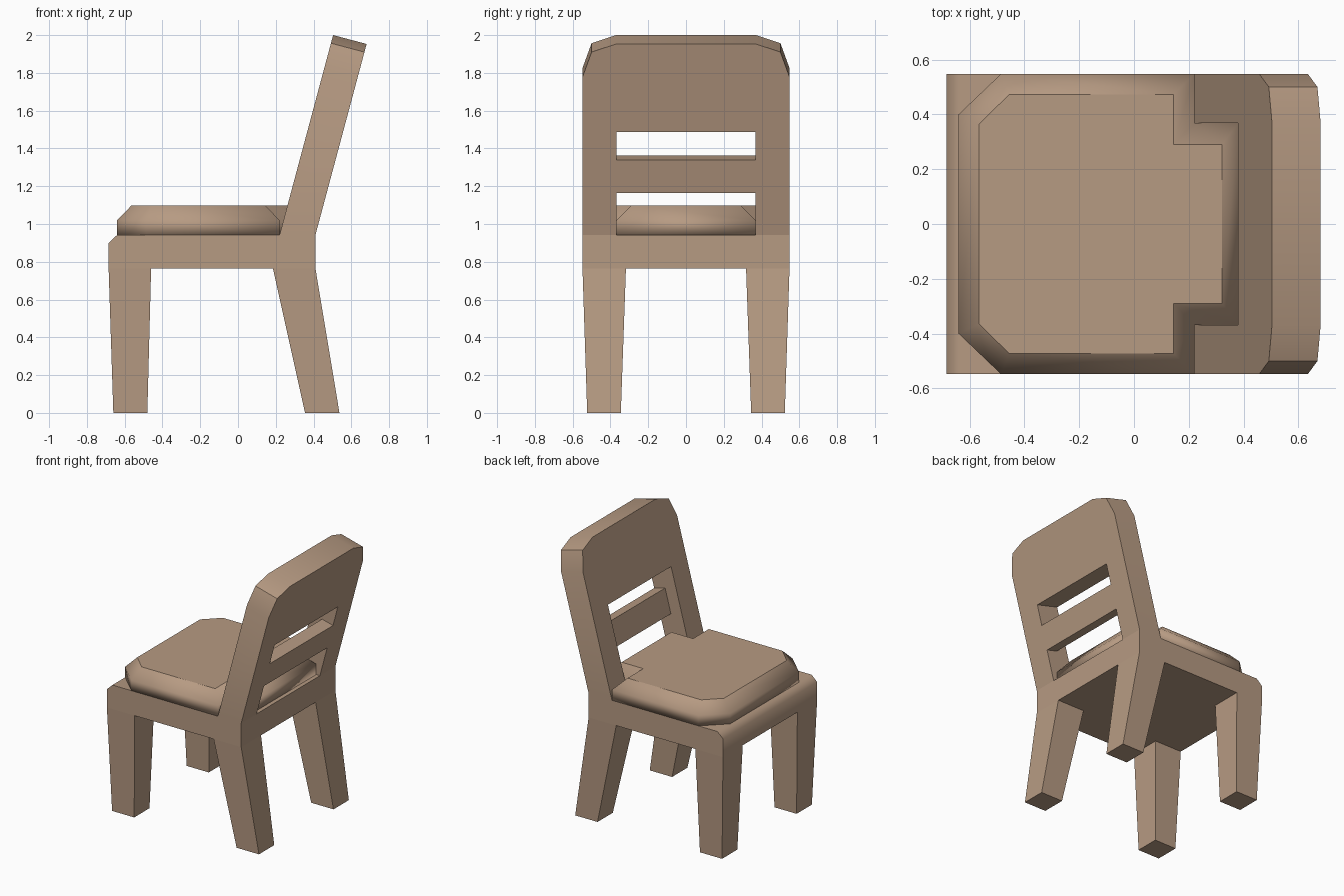
import bpy, bmesh
from math import radians

if "Cube" in bpy.data.objects:
    bpy.data.objects.remove(bpy.data.objects["Cube"])

wood = bpy.data.materials.new("tan wood")
wood.use_nodes = True
tan = (0.47, 0.325, 0.225, 1)
wood.diffuse_color = tan
wood.node_tree.nodes["Principled BSDF"].inputs["Base Color"].default_value = tan


def loft(name, rings, smooth_angle=50, sharp_above=None):
    """Skin a stack of matching rings and close both ends."""
    bm = bmesh.new()
    loops = [[bm.verts.new(p) for p in ring] for ring in rings]
    n = len(loops[0])
    for a, b in zip(loops, loops[1:]):
        for i in range(n):
            j = (i + 1) % n
            bm.faces.new((a[i], a[j], b[j], b[i]))
    bm.faces.new(loops[0])
    bm.faces.new(loops[-1])
    bmesh.ops.recalc_face_normals(bm, faces=bm.faces)
    mesh = bpy.data.meshes.new(name)
    bm.to_mesh(mesh)
    bm.free()
    mesh.materials.append(wood)
    obj = bpy.data.objects.new(name, mesh)
    bpy.context.collection.objects.link(obj)
    bpy.ops.object.select_all(action='DESELECT')
    obj.select_set(True)
    bpy.context.view_layer.objects.active = obj
    bpy.ops.object.shade_smooth_by_angle(angle=radians(smooth_angle))
    if sharp_above is not None:
        for e in mesh.edges:
            if all(mesh.vertices[v].co.z > sharp_above for v in e.vertices):
                e.use_edge_sharp = True
    return obj


def mirrored(half):
    """Complete a half outline across its first coordinate's axis."""
    return half + [(-p[0], *p[1:]) for p in reversed(half)]


def rect(x0, x1, y0, y1, z):
    return [(x0, y0, z), (x1, y0, z), (x1, y1, z), (x0, y1, z)]


SEAT_BOTTOM, SEAT_TOP = 0.765, 0.942
HALF = 0.548

# Seat frame: side profile with a bevelled front edge
profile = [(-0.685, SEAT_BOTTOM), (-0.685, 0.90), (-0.64, SEAT_TOP),
           (0.41, SEAT_TOP), (0.41, SEAT_BOTTOM)]
loft("seat_frame", [[(x, y, z) for x, z in profile] for y in (-HALF, HALF)])

# Tapered legs; the back pair splays backwards
for side, s in (("left", 1), ("right", -1)):
    for end, foot, top in (("front", (-0.66, -0.48), (-0.685, -0.46)),
                           ("back", (0.355, 0.537), (0.185, 0.41))):
        loft(f"{end}_leg_{side}", [rect(*foot, s * 0.345, s * 0.523, 0),
                                   rect(*top, s * 0.318, s * HALF, SEAT_BOTTOM)])

# Cushion: bevelled top, cut front corners, tongue between the back posts
outer = mirrored([(0.40, -0.64), (HALF, -0.485), (HALF, 0.22), (0.368, 0.22), (0.368, 0.38)])
inner = mirrored([(0.365, -0.565), (0.473, -0.455), (0.473, 0.145), (0.29, 0.145), (0.29, 0.322)])
loft("seat_cushion", [[(x, y, z) for y, x in ring] for ring, z in
                      ((outer, SEAT_TOP), (outer, 1.02), (inner, 1.097))],
     smooth_angle=95, sharp_above=1.05)


# Backrest: leaning plane; depth 0 is its front, 1 its rear
def lean(y, z, depth):
    drop = 0.047 * depth if z > SEAT_TOP else 0
    z -= drop
    return (0.22 + 0.19 * depth + 0.268 * (z - SEAT_TOP), y, z)


arch = mirrored([(0.368, 1.535), (0.368, SEAT_TOP), (HALF, SEAT_TOP),
                 (HALF, 1.825), (0.50, 1.957), (0.37, 2.0)][::-1])
loft("back_frame", [[lean(y, z, d) for y, z in arch] for d in (0, 1)])

# Thin slat flush with the rear of the backrest
slat = mirrored([(0.368, 1.21), (0.368, 1.387)])
loft("back_slat", [[lean(y, z, d) for y, z in slat] for d in (0.5, 1)])
